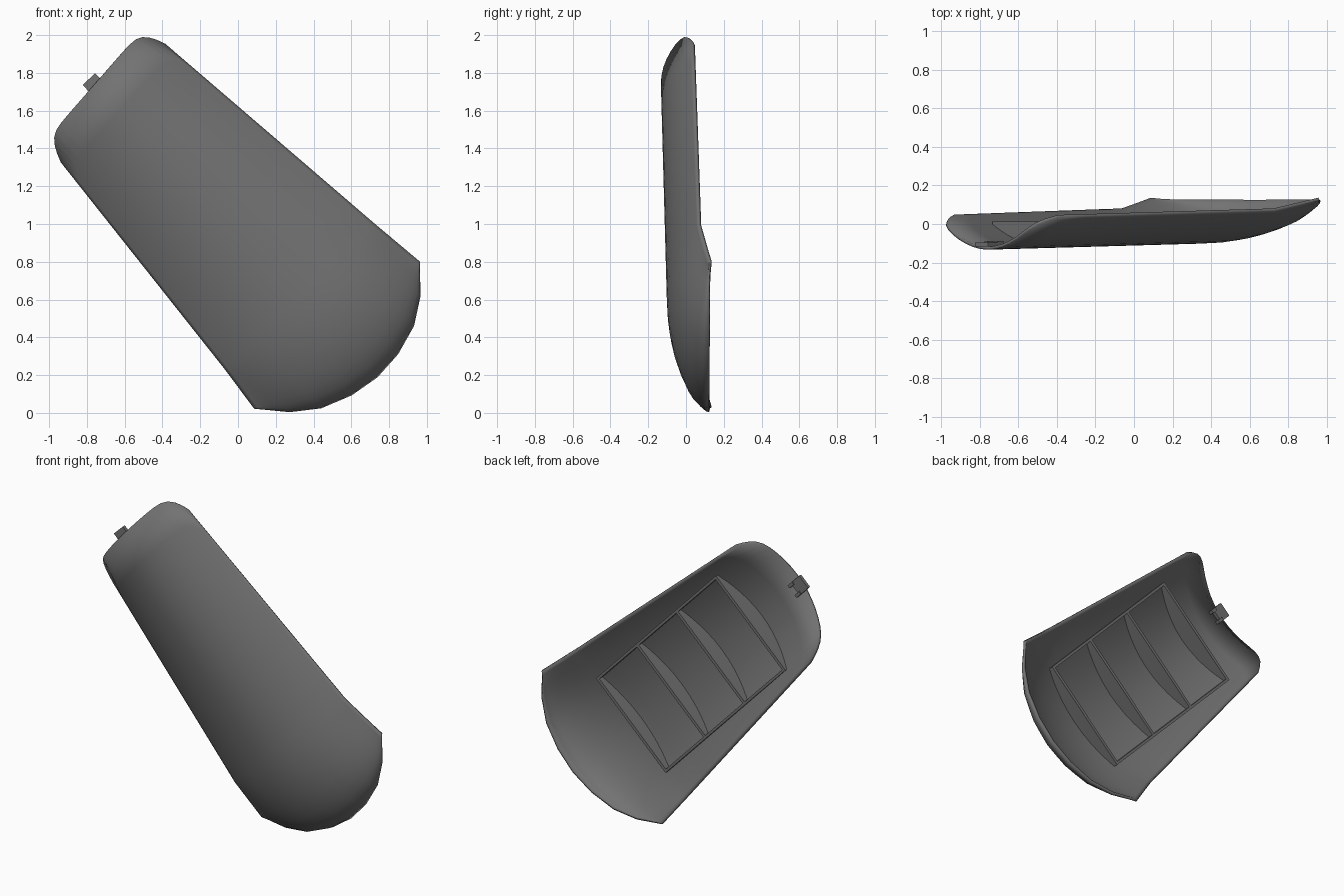
import bpy, bmesh, math

if "Cube" in bpy.data.objects:
    bpy.data.objects.remove(bpy.data.objects["Cube"])

# Local frame: u runs down the length, v across, y is depth
U0, UK = -1.06, 0.507           # top end, start of the rounded toe

dark = bpy.data.materials.new("dark_grey")
dark.diffuse_color = (0.17, 0.17, 0.17, 1)
dark.use_nodes = True
dark.node_tree.nodes["Principled BSDF"].inputs["Base Color"].default_value = dark.diffuse_color


def world(u, v, y):
    v -= 0.03
    return (0.693 * u + 0.721 * v, y, 1 - 0.721 * u + 0.693 * v)


def half_width(u):
    return 0.417 + 0.0957 * (u + 0.92)


def arch(u, t):
    s = (u - U0) / (UK - U0)
    crest = -0.133 + 0.031 * s
    rim = 0.032 + 0.035 * s
    return crest + (rim - crest) * t * t


def toe_edge(t):
    # faceted eight-sided end curve
    knots = [(0, 1.097), (0.28, 1.078), (0.56, 1.022), (0.79, 0.926), (1, 0.787)]
    a = abs(t)
    for (t0, u0), (t1, u1) in zip(knots, knots[1:]):
        if a <= t1:
            return u0 + (u1 - u0) * (a - t0) / (t1 - t0) + 0.023 * t


def make_object(name, verts, faces, smooth=None, fix=True):
    bm = bmesh.new()
    vs = [bm.verts.new(c) for c in verts]
    for f in faces:
        bm.faces.new([vs[i] for i in f])
    if fix:
        bmesh.ops.recalc_face_normals(bm, faces=bm.faces)
    me = bpy.data.meshes.new(name)
    bm.to_mesh(me)
    bm.free()
    me.materials.append(dark)
    ob = bpy.data.objects.new(name, me)
    bpy.context.collection.objects.link(ob)
    if smooth:
        bpy.ops.object.select_all(action='DESELECT')
        ob.select_set(True)
        bpy.context.view_layer.objects.active = ob
        bpy.ops.object.shade_smooth_by_angle(angle=math.radians(smooth))
    return ob


def prism(name, profile, u0, u1):
    # extrude a (v, y) outline along the length
    n = len(profile)
    verts = [world(u, v, y) for u in (u0, u1) for v, y in profile]
    faces = [tuple(range(n)), tuple(range(n, 2 * n))]
    faces += [(i, (i + 1) % n, n + (i + 1) % n, n + i) for i in range(n)]
    return make_object(name, verts, faces)


def box(name, u0, u1, v0, v1, y0, y1):
    return prism(name, [(v0, y0), (v1, y0), (v1, y1), (v0, y1)], u0, u1)


# Curved shell: arched body, then a domed toe
half = [0.14, 0.28, 0.42, 0.56, 0.68, 0.79, 0.87, 0.93, 0.97, 1.0]
cols = [-t for t in reversed(half)] + [0] + half
rows = []
for i in range(9):
    row = []
    for t in cols:
        start = U0 - 0.035 * t + 0.14 * abs(t) ** 12
        u = start + (UK - start) * i / 8
        row.append(world(u, half_width(u) * t, arch(u, t)))
    rows.append(row)
for i in range(1, 10):
    f = math.sin(i / 9 * math.pi / 2)
    row = []
    for t in cols:
        u = UK + (toe_edge(t) - UK) * f
        side = half_width(UK + (0.785 - UK) * f) + 0.006 * f
        p = 1 - math.sqrt(max(0, 1 - f * f))
        p += (f - p) * abs(t) ** 6
        y = arch(UK, t)
        row.append(world(u, side * t, y + (0.122 - y) * p))
    rows.append(row)
n = len(cols)
faces = [(i * n + j, (i + 1) * n + j, (i + 1) * n + j + 1, i * n + j + 1)
         for i in range(len(rows) - 1) for j in range(n - 1)]
shell = make_object("cover_shell", [c for r in rows for c in r], faces, 40, fix=False)
mod = shell.modifiers.new("thickness", 'SOLIDIFY')
mod.thickness = 0.016
mod.offset = -1

# Cross ribs filling the arch behind the shell
RV, TOP = 0.343, 0.012
for k in range(4):
    u = -0.65 + k * 1.24 / 3
    curve = [RV * (j / 4 - 1) for j in range(9)]
    outline = [(v, arch(u, v / half_width(u)) + 0.008) for v in curve]
    prism("cross_rib_%d" % (k + 1), outline + [(RV, TOP), (-RV, TOP)], u - 0.01, u + 0.01)

# Side rails joining the rib ends, their bases following the shell
for name, s in (("left_rail", -1), ("right_rail", 1)):
    verts = []
    for u in (-0.66, 0.60):
        for d in (-0.008, 0.008):
            v = s * RV + d
            base = arch(u, (RV + 0.008) / half_width(u)) + 0.005
            verts += [world(u, v, base), world(u, v, TOP)]
    make_object(name, verts, [(0, 1, 3, 2), (4, 6, 7, 5), (0, 2, 6, 4),
                              (1, 5, 7, 3), (0, 4, 5, 1), (2, 3, 7, 6)])

# Clip tab at the top end with two inner feet
box("clip_tab", -1.1, -1.01, -0.053, 0.038, -0.116, -0.095)
for name, v in (("left_clip_foot", -0.053), ("right_clip_foot", 0.018)):
    box(name, -1.03, -0.985, v, v + 0.02, -0.12, -0.088)
